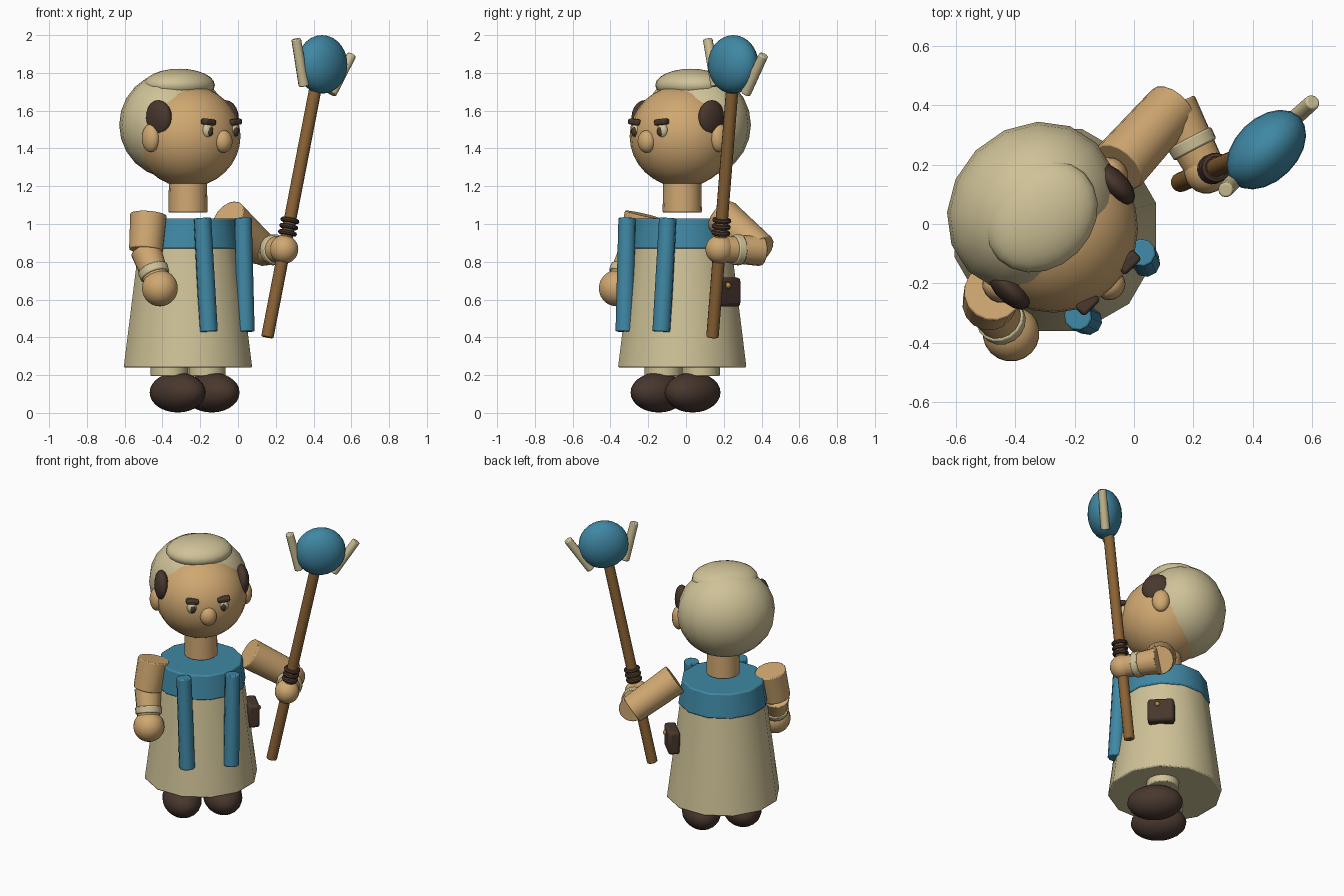
import bpy, math
from mathutils import Vector, Matrix

if "Cube" in bpy.data.objects:
    bpy.data.objects.remove(bpy.data.objects["Cube"])

# Everything is placed in a local frame (front = -y), then turned 45 degrees
PLACE = Matrix.Translation((-0.265, -0.02, 0)) @ Matrix.Rotation(math.radians(45), 4, 'Z')


def material(name, rgb):
    m = bpy.data.materials.new(name)
    m.diffuse_color = (*rgb, 1)
    m.use_nodes = True
    m.node_tree.nodes["Principled BSDF"].inputs["Base Color"].default_value = m.diffuse_color
    return m


SKIN = material("skin", (0.63, 0.39, 0.165))
CREAM = material("cream_cloth", (0.62, 0.54, 0.31))
BLUE = material("blue_cloth", (0.05, 0.245, 0.37))
DARK = material("dark_brown", (0.065, 0.038, 0.027))
WOOD = material("wood", (0.26, 0.125, 0.035))
GOLD = material("gold", (0.50, 0.24, 0.05))


def finish(name, mat, matrix, bevel=0):
    o = bpy.context.object
    o.name = name
    o.data.materials.append(mat)
    o.matrix_world = PLACE @ matrix
    if bevel:
        b = o.modifiers.new("soft_edge", 'BEVEL')
        b.width, b.segments = bevel, 2
        b.limit_method, b.angle_limit = 'ANGLE', math.radians(45)
    bpy.ops.object.shade_smooth_by_angle(angle=math.radians(40))
    return o


def ball(name, mat, loc, size, segs=20, rings=14):
    bpy.ops.mesh.primitive_uv_sphere_add(segments=segs, ring_count=rings, radius=1)
    return finish(name, mat, Matrix.Translation(loc) @ Matrix.Diagonal((*size, 1)))


def rod(name, mat, a, b, r1, r2=None, sides=16, bevel=0.006):
    """Tapered cylinder from point a to point b."""
    a, b = Vector(a), Vector(b)
    d = b - a
    bpy.ops.mesh.primitive_cone_add(vertices=sides, radius1=r1,
                                    radius2=r1 if r2 is None else r2, depth=d.length)
    # vertical rods keep their rotation so the sides line up with the body
    q = Vector((0, 0, 1)).rotation_difference(d.normalized()).to_matrix().to_4x4()
    return finish(name, mat, Matrix.Translation((a + b) / 2) @ q, bevel)


def box(name, mat, loc, size, roll=0, bevel=0.01):
    bpy.ops.mesh.primitive_cube_add(size=1)
    o = bpy.context.object
    o.data.transform(Matrix.Diagonal((*size, 1)))
    return finish(name, mat, Matrix.Translation(loc) @ Matrix.Rotation(roll, 4, 'Y'), bevel)


# Robe, collar and neck
rod("robe", CREAM, (0, 0, 0.24), (0, 0, 0.88), 0.352, 0.27, 12, 0.008)
rod("collar", BLUE, (0, 0, 0.87), (0, 0, 1.03), 0.28, 0.258, 12, 0.008)
rod("neck", SKIN, (0, 0, 1.06), (0, 0, 1.26), 0.104, 0.1, 16, 0.008)

# Head, hair and nose
ball("head", SKIN, (0, 0, 1.465), (0.282, 0.275, 0.27), 24, 16)
ball("hair_back", CREAM, (0, 0.108, 1.525), (0.305, 0.27, 0.285), 16, 12)
ball("hair_top", CREAM, (0, 0.065, 1.735), (0.205, 0.172, 0.087), 20, 12)
ball("nose", SKIN, (0, -0.265, 1.437), (0.052, 0.046, 0.06), 16, 10)

# Mirrored parts of the face, robe and legs
for side, s in (("left", 1), ("right", -1)):
    ball("ear_" + side, SKIN, (s * 0.278, 0, 1.455), (0.042, 0.055, 0.075), 14, 10)
    ball("sideburn_" + side, DARK, (s * 0.25, -0.03, 1.56), (0.045, 0.09, 0.096), 14, 10)
    ball("eye_" + side, CREAM, (s * 0.098, -0.245, 1.495), (0.032, 0.026, 0.038), 14, 10)
    ball("pupil_" + side, DARK, (s * 0.096, -0.263, 1.49), (0.018, 0.014, 0.024), 12, 8)
    box("brow_" + side, DARK, (s * 0.098, -0.252, 1.54), (0.078, 0.045, 0.032), -s * 0.1)
    rod("stole_" + side, BLUE, (s * 0.138, -0.293, 0.43), (s * 0.152, -0.26, 1.032),
        0.049, 0.047, 10)
    rod("leg_" + side, CREAM, (s * 0.14, 0, 0.195), (s * 0.14, 0, 0.32), 0.1)
    ball("shoe_" + side, DARK, (s * 0.127, -0.05, 0.108), (0.12, 0.172, 0.106))


# Arms: upper arm, forearm, cuff and hand
def arm(side, shoulder, elbow, hand, r_hand):
    shoulder, elbow, hand = map(Vector, (shoulder, elbow, hand))
    rod("upper_arm_" + side, SKIN, shoulder, elbow, 0.098, 0.09)
    rod("forearm_" + side, SKIN, elbow, hand, 0.083, 0.066)
    d = hand - elbow
    step = d.normalized() * 0.022
    cuff = elbow + d * 0.58
    rod("cuff_" + side, CREAM, cuff - step, cuff + step, 0.083, 0.08)
    ball("hand_" + side, SKIN, hand, (r_hand,) * 3)


arm("right", (-0.295, 0, 1.05), (-0.335, -0.02, 0.86), (-0.35, -0.14, 0.66), 0.096)
arm("left", (0.30, 0, 1.04), (0.573, 0.014, 0.86), (0.50, -0.22, 0.866), 0.076)

# Hip pouch with a button
box("pouch", DARK, (0.32, 0.005, 0.64), (0.075, 0.165, 0.155), 0, 0.018)
ball("pouch_button", GOLD, (0.358, -0.015, 0.675), (0.016, 0.016, 0.016), 10, 8)

# Staff with grip rings, orb and two prongs
low, high = Vector((0.41, -0.184, 0.40)), Vector((0.665, -0.29, 1.72))
rod("staff", WOOD, low, high, 0.033, 0.033, 14)
turn = Vector((0, 0, 1)).rotation_difference((high - low).normalized()).to_matrix().to_4x4()
for i in range(3):
    p = low.lerp(high, (0.553 + 0.033 * i) / 1.32)
    bpy.ops.mesh.primitive_torus_add(major_radius=0.038, minor_radius=0.013,
                                     major_segments=18, minor_segments=8)
    finish("grip_ring", DARK, Matrix.Translation(p) @ turn)
ball("orb", BLUE, (0.693, -0.311, 1.845), (0.157, 0.106, 0.155), 20, 14)
rod("prong_inner", CREAM, (0.56, -0.308, 1.73), (0.50, -0.31, 1.98), 0.028, 0.026, 10)
rod("prong_outer", CREAM, (0.775, -0.30, 1.69), (0.918, -0.308, 1.895), 0.028, 0.026, 10)
